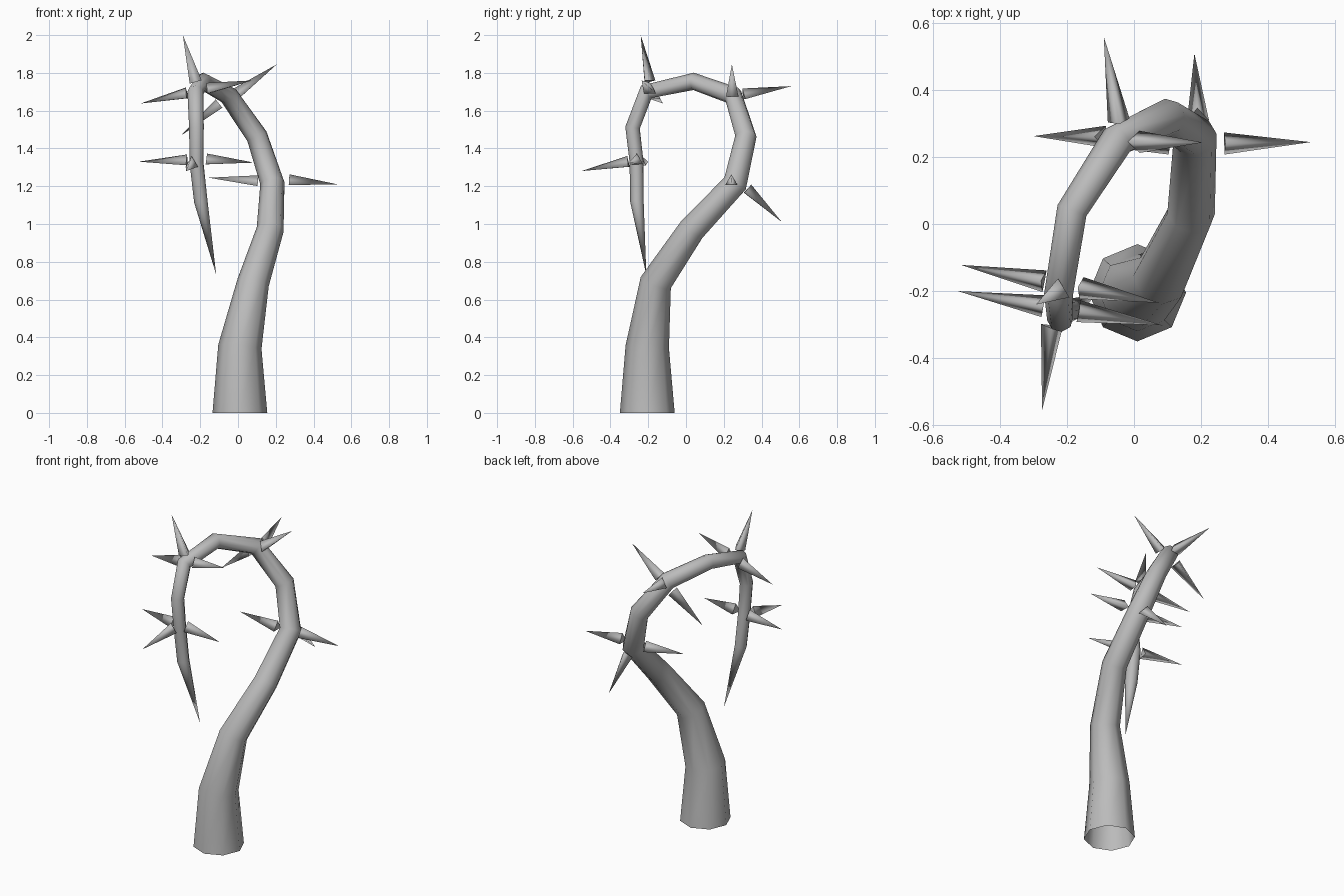
import bpy, bmesh, math
from mathutils import Vector

if "Cube" in bpy.data.objects:
    bpy.data.objects.remove(bpy.data.objects["Cube"], do_unlink=True)

grey = bpy.data.materials.new("plain grey")
grey.use_nodes = True
grey.diffuse_color = (0.5, 0.5, 0.5, 1)
grey.node_tree.nodes["Principled BSDF"].inputs["Base Color"].default_value = (0.5, 0.5, 0.5, 1)


def finish(bm, name):
    bmesh.ops.recalc_face_normals(bm, faces=bm.faces)
    mesh = bpy.data.meshes.new(name)
    bm.to_mesh(mesh)
    bm.free()
    mesh.materials.append(grey)
    obj = bpy.data.objects.new(name, mesh)
    bpy.context.collection.objects.link(obj)
    return obj


def ring(bm, centre, side, across, radius, sides, start=0.0):
    angles = [start + math.tau * i / sides for i in range(sides)]
    return [bm.verts.new(centre + radius * (side * math.cos(a) + across * math.sin(a))) for a in angles]


# Curling vine: x, y, z, radius from the root to the last ring
path = [(.01, -.205, 0, .145), (.01, -.205, .35, .115), (.08, -.16, .69, .085),
        (.17, .03, .97, .072), (.182, .26, 1.215, .065), (.1, .317, 1.465, .057),
        (-.05, .25, 1.68, .051), (-.185, .04, 1.755, .046), (-.225, -.21, 1.70, .043),
        (-.22, -.283, 1.51, .039), (-.22, -.262, 1.33, .037), (-.197, -.26, 1.12, .036)]
tip = Vector((-.115, -.21, .73))
points = [Vector(p[:3]) for p in path] + [tip]
bm = bmesh.new()
side = Vector((1, 0, 0))
rings = []
for i, p in enumerate(path):
    ahead = (points[i + 1] - points[i]).normalized()
    behind = (points[i] - points[i - 1]).normalized() if i else ahead
    tangent = (ahead + behind).normalized() if i else Vector((0, 0, 1))
    side = (side - tangent * side.dot(tangent)).normalized()
    rings.append(ring(bm, points[i], side, tangent.cross(side), p[3], 8))
end = bm.verts.new(tip)
for a, b in zip(rings, rings[1:]):
    for i in range(8):
        j = (i + 1) % 8
        bm.faces.new((a[i], a[j], b[j], b[i]))
for i in range(8):
    bm.faces.new((rings[-1][i], rings[-1][(i + 1) % 8], end))
for f in bm.faces:
    f.smooth = True
finish(bm, "vine_stem")


# Three-sided thorns standing just off the stem
def thorn(name, base, point):
    base, point = Vector(base), Vector(point)
    axis = (point - base).normalized()
    up = Vector((0, 1, 0)) if abs(axis.z) > .8 else Vector((0, 0, 1))
    up = (up - axis * up.dot(axis)).normalized()
    bm = bmesh.new()
    foot = ring(bm, base, up, axis.cross(up), .038, 3)
    apex = bm.verts.new(point)
    bm.faces.new(foot)
    for i in range(3):
        bm.faces.new((foot[i], foot[(i + 1) % 3], apex)).smooth = True
    obj = finish(bm, name)
    for e in obj.data.edges:
        e.use_edge_sharp = 3 not in e.vertices
    return obj


thorns = {
    "lower_thorn_left": ((.27, .24, 1.225), (.527, .244, 1.21)),
    "lower_thorn_right": ((.105, .24, 1.22), (-.155, .24, 1.245)),
    "lower_thorn_back": ((.19, .32, 1.18), (.18, .508, 1.01)),
    "upper_thorn_back": ((-.045, .305, 1.68), (-.09, .558, 1.73)),
    "upper_thorn_left": ((.005, .245, 1.69), (.205, .243, 1.845)),
    "upper_thorn_right": ((-.095, .26, 1.63), (-.3, .262, 1.47)),
    "crest_thorn_top": ((-.225, -.2, 1.755), (-.292, -.24, 2)),
    "crest_thorn_right": ((-.27, -.17, 1.685), (-.515, -.122, 1.638)),
    "crest_thorn_left": ((-.16, -.19, 1.71), (.075, -.235, 1.76)),
    "hanging_thorn_right": ((-.27, -.245, 1.33), (-.525, -.2, 1.33)),
    "hanging_thorn_left": ((-.165, -.26, 1.335), (.085, -.302, 1.325)),
    "hanging_thorn_front": ((-.245, -.305, 1.322), (-.274, -.555, 1.28)),
}
for name, (base, point) in thorns.items():
    thorn(name, base, point)
